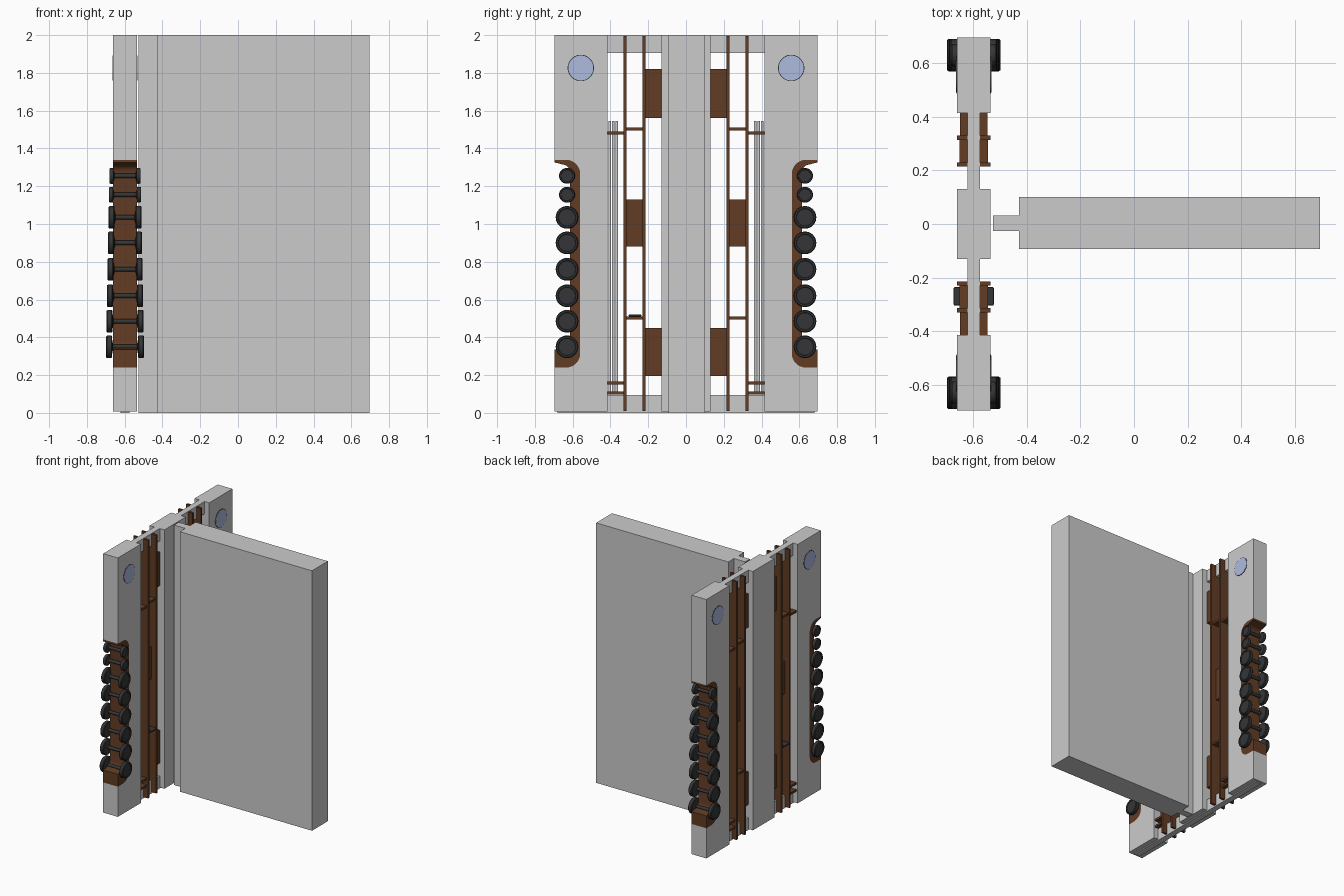
import bpy, bmesh, math
from mathutils import Matrix

if "Cube" in bpy.data.objects:
    bpy.data.objects.remove(bpy.data.objects["Cube"])

CX = -0.598          # centre plane of the storage frame
HALF = 0.0625        # half depth of the frame


def material(name, col):
    m = bpy.data.materials.new(name)
    m.diffuse_color = (*col, 1)
    m.use_nodes = True
    m.node_tree.nodes["Principled BSDF"].inputs["Base Color"].default_value = m.diffuse_color
    return m


BROWN = material("brown_wood", (0.12, 0.045, 0.018))
DARK = material("dark_rubber", (0.035, 0.036, 0.038))
BLUE = material("mirror_blue", (0.42, 0.5, 0.74))


def finish(name, bm, mat=None, smooth=False):
    bmesh.ops.recalc_face_normals(bm, faces=bm.faces)
    me = bpy.data.meshes.new(name)
    bm.to_mesh(me)
    bm.free()
    ob = bpy.data.objects.new(name, me)
    bpy.context.collection.objects.link(ob)
    if mat:
        me.materials.append(mat)
    if smooth:
        bpy.ops.object.select_all(action='DESELECT')
        bpy.context.view_layer.objects.active = ob
        ob.select_set(True)
        bpy.ops.object.shade_smooth_by_angle(angle=math.radians(35))
    return ob


def box(name, x, y, z, mat=None):
    bm = bmesh.new()
    size = Matrix.Diagonal((x[1] - x[0], abs(y[1] - y[0]), z[1] - z[0], 1))
    mid = Matrix.Translation((sum(x) / 2, sum(y) / 2, sum(z) / 2))
    bmesh.ops.create_cube(bm, size=1, matrix=mid @ size)
    return finish(name, bm, mat)


def extrude_x(name, pts, half, mat=None):
    """Extrude a (y, z) outline through the frame depth."""
    bm = bmesh.new()
    f = bm.faces.new([bm.verts.new((CX - half, y, z)) for y, z in pts])
    r = bmesh.ops.extrude_face_region(bm, geom=[f])
    vs = [v for v in r["geom"] if isinstance(v, bmesh.types.BMVert)]
    bmesh.ops.translate(bm, verts=vs, vec=(2 * half, 0, 0))
    return finish(name, bm, mat, True)


def lathe_x(name, profile, y, z, mat, sides=32):
    """Revolve (x offset, radius) points about a line parallel to x."""
    bm = bmesh.new()
    rings = []
    for x, r in profile:
        rings.append([bm.verts.new((CX + x, y + r * math.cos(2 * math.pi * i / sides),
                                    z + r * math.sin(2 * math.pi * i / sides)))
                      for i in range(sides)])
    for a, b in zip(rings, rings[1:]):
        for i in range(sides):
            j = (i + 1) % sides
            bm.faces.new((a[i], a[j], b[j], b[i]))
    bm.faces.new(rings[0])
    bm.faces.new(rings[-1])
    return finish(name, bm, mat, True)


def rod(name, x, y, z, r):
    bm = bmesh.new()
    bmesh.ops.create_cone(bm, cap_ends=True, segments=12, radius1=r, radius2=r, depth=z[1] - z[0],
                          matrix=Matrix.Translation((x, y, sum(z) / 2)))
    return finish(name, bm, None, True)


def arc(cy, cz, r, a0, a1, n=8):
    return [(cy + r * math.cos(math.radians(a0 + (a1 - a0) * i / n)),
             cz + r * math.sin(math.radians(a0 + (a1 - a0) * i / n))) for i in range(n + 1)]


# Solid wall panel with its narrow connecting strip
box("wall_panel", (-0.43, 0.695), (-0.093, 0.1), (0, 2))
box("wall_strip", (-0.526, -0.43), (-0.026, 0.031), (0, 2))

# Centre column and floor track
frame_x = (CX - HALF, CX + HALF)
core_x = (CX - 0.023, CX + 0.023)
box("centre_column", frame_x, (-0.13, 0.13), (0.008, 2))
box("floor_track", core_x, (-0.68, 0.68), (0, 0.008))

# Rounded recess in the outer edge of each end post
recess = ([(0.696, 0.24)] + arc(0.635, 0.315, 0.075, 270, 180)
          + arc(0.635, 1.265, 0.075, 180, 90) + [(0.696, 1.34)])
liner_in = ([(0.696, 1.325), (0.67, 1.32)] + arc(0.655, 1.275, 0.04, 90, 180, 5)
            + arc(0.655, 0.38, 0.04, 180, 270, 5) + [(0.696, 0.335)])
weights = [(0.35, 0.06), (0.485, 0.06), (0.62, 0.06), (0.76, 0.06),
           (0.9, 0.06), (1.035, 0.06), (1.155, 0.042), (1.255, 0.042)]

for s, side in ((1, "back"), (-1, "front")):
    def ys(a, b):
        return tuple(sorted((s * a, s * b)))

    # End post with recess and liner
    post = [(0.415, 2), (0.415, 0.008), (0.696, 0.008)] + recess + [(0.696, 2)]
    extrude_x(side + "_post", [(s * y, z) for y, z in post], HALF)
    extrude_x(side + "_recess_liner", [(s * y, z) for y, z in recess + liner_in], HALF, BROWN)

    # Dumbbells racked in the recess
    for i, (z, r) in enumerate(weights):
        o = 0.1 - 0.018 * i / 7
        n = o - (0.032 if r > 0.05 else 0.022)
        half = [(n - 0.005, 0.012), (n, r * 0.6), (n, r * 0.92), (n + 0.005, r), (o - 0.005, r),
                (o, r * 0.92), (o, r * 0.78), (o - 0.004, r * 0.74)]
        prof = [(-x, q) for x, q in reversed(half)] + half
        lathe_x(f"{side}_dumbbell_{i + 1}", prof, s * 0.63, z, DARK)

    # Round mirrors on both faces, with a thin rim
    for d, face in ((1, "right"), (-1, "left")):
        lathe_x(f"{side}_{face}_mirror_rim", [(d * 0.06, 0.07), (d * 0.064, 0.07)],
                s * 0.557, 1.826, DARK, 48)
        lathe_x(f"{side}_{face}_mirror", [(d * 0.061, 0.066), (d * 0.0655, 0.066)],
                s * 0.557, 1.826, BLUE, 48)

    # Top and bottom rails
    box(side + "_top_rail", core_x, ys(0.13, 0.415), (1.905, 2))
    box(side + "_bottom_rail", core_x, ys(0.13, 0.415), (0.008, 0.095))

    # Tall wooden uprights
    for i, y in enumerate((0.222, 0.322)):
        box(f"{side}_upright_{i + 1}", frame_x, ys(y - 0.008, y + 0.008), (0.01, 1.996), BROWN)

    # Wooden stiffening boards between the uprights
    for i, (y0, y1, z0, z1) in enumerate(((0.13, 0.214, 1.56, 1.82), (0.13, 0.214, 0.195, 0.45),
                                          (0.23, 0.314, 0.88, 1.13))):
        box(f"{side}_board_{i + 1}", core_x, ys(y0, y1), (z0, z1), BROWN)

    # Small shelves
    for i, (y0, y1, z, w) in enumerate(((0.23, 0.314, 1.503, 0.054), (0.23, 0.314, 0.503, 0.054),
                                        (0.33, 0.415, 1.482, 0.052), (0.33, 0.415, 0.158, 0.052),
                                        (0.33, 0.415, 0.105, 0.052))):
        box(f"{side}_shelf_{i + 1}", (CX - w, CX + w), ys(y0, y1), (z - 0.008, z + 0.008), BROWN)

    # Stored vertical bars
    for i, y in enumerate((0.366, 0.385, 0.403)):
        rod(f"{side}_stored_bar_{i + 1}", CX, s * y, (0.112, 1.545), 0.007)

# Flat pad lying on the front lower shelf
pad = box("shelf_pad", (CX - 0.075, CX + 0.075), (-0.304, -0.236), (0.511, 0.521), DARK)
bev = pad.modifiers.new("rounded", 'BEVEL')
bev.width = 0.004
bev.segments = 2
